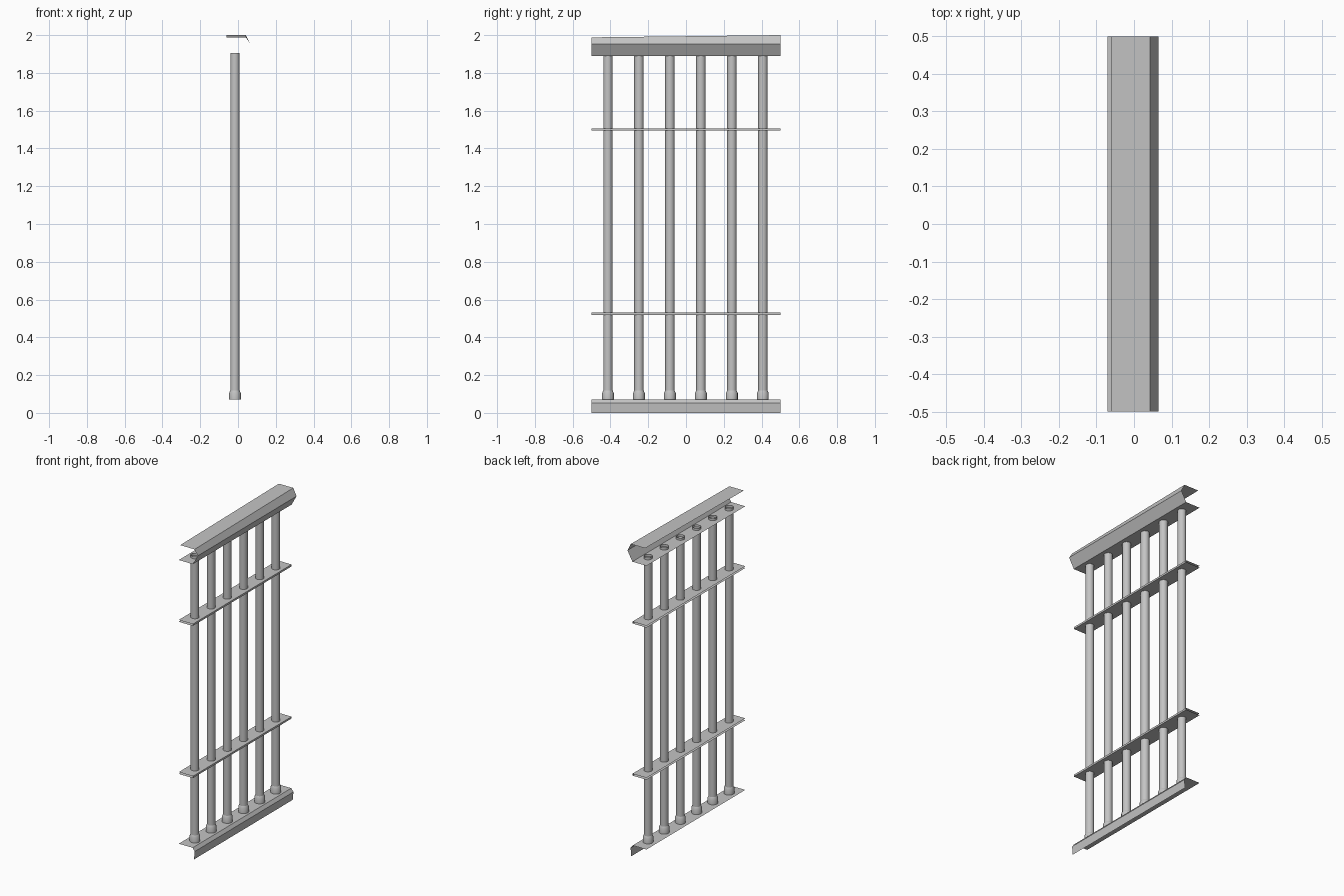
import bpy, bmesh, math

cube = bpy.data.objects.get("Cube")
if cube:
    bpy.data.objects.remove(cube, do_unlink=True)

steel = bpy.data.materials.new("grey_steel")
steel.use_nodes = True
steel.diffuse_color = (0.55, 0.55, 0.55, 1)
steel.node_tree.nodes["Principled BSDF"].inputs["Base Color"].default_value = (0.55, 0.55, 0.55, 1)


def finish(name, bm, smooth=False):
    mesh = bpy.data.meshes.new(name)
    bm.to_mesh(mesh)
    bm.free()
    mesh.materials.append(steel)
    obj = bpy.data.objects.new(name, mesh)
    bpy.context.collection.objects.link(obj)
    if smooth:
        bpy.ops.object.select_all(action="DESELECT")
        obj.select_set(True)
        bpy.context.view_layer.objects.active = obj
        bpy.ops.object.shade_smooth_by_angle(angle=math.radians(40))
    return obj


def sheet(name, front, back=None):
    """Folded sheet: an open x-z profile swept along y."""
    bm = bmesh.new()
    rows = [[bm.verts.new((x, y, z)) for x, z in profile]
            for y, profile in ((-0.5, front), (0.5, back or front))]
    for i in range(len(front) - 1):
        bm.faces.new((rows[0][i], rows[0][i + 1], rows[1][i + 1], rows[1][i]))
    return finish(name, bm)


def turned(name, rings, x, y, sides=16):
    """Open tube through (radius, height) rings."""
    bm = bmesh.new()
    loops = [[bm.verts.new((x + r * math.cos(2 * math.pi * k / sides),
                            y + r * math.sin(2 * math.pi * k / sides), z))
              for k in range(sides)] for r, z in rings]
    for a, b in zip(loops, loops[1:]):
        for k in range(sides):
            n = (k + 1) % sides
            bm.faces.new((a[k], a[n], b[n], b[k]))
    return finish(name, bm, True)


# Top rail: bent channel open to one side, its upper flange rising slightly
lower = [(0.065, 1.953), (0.03, 1.89), (-0.07, 1.89)]
sheet("top_rail",
      [(-0.06, 1.988), (0.042, 1.988)] + lower,
      [(-0.06, 2.0), (0.042, 2.0)] + lower)

# Two thin cross rails
for name, z in (("lower_cross_rail", 0.525), ("upper_cross_rail", 1.5)):
    sheet(name, [(-0.07, z + 0.006), (0.03, z + 0.006),
                 (0.03, z - 0.006), (-0.07, z - 0.006)])

# Bottom rail: flange with a folded skirt
sheet("bottom_rail", [(-0.07, 0.072), (0.028, 0.072), (0.043, 0.052), (0.038, 0)])

# Upright bars with collars at their feet
for i in range(6):
    y = -0.413 + i * 0.164
    turned(f"bar_{i + 1}", [(0.025, 0.072), (0.025, 1.905)], -0.016, y)
    turned(f"bar_collar_{i + 1}",
           [(0.031, 0.072), (0.031, 0.105), (0.025, 0.118)], -0.016, y)
